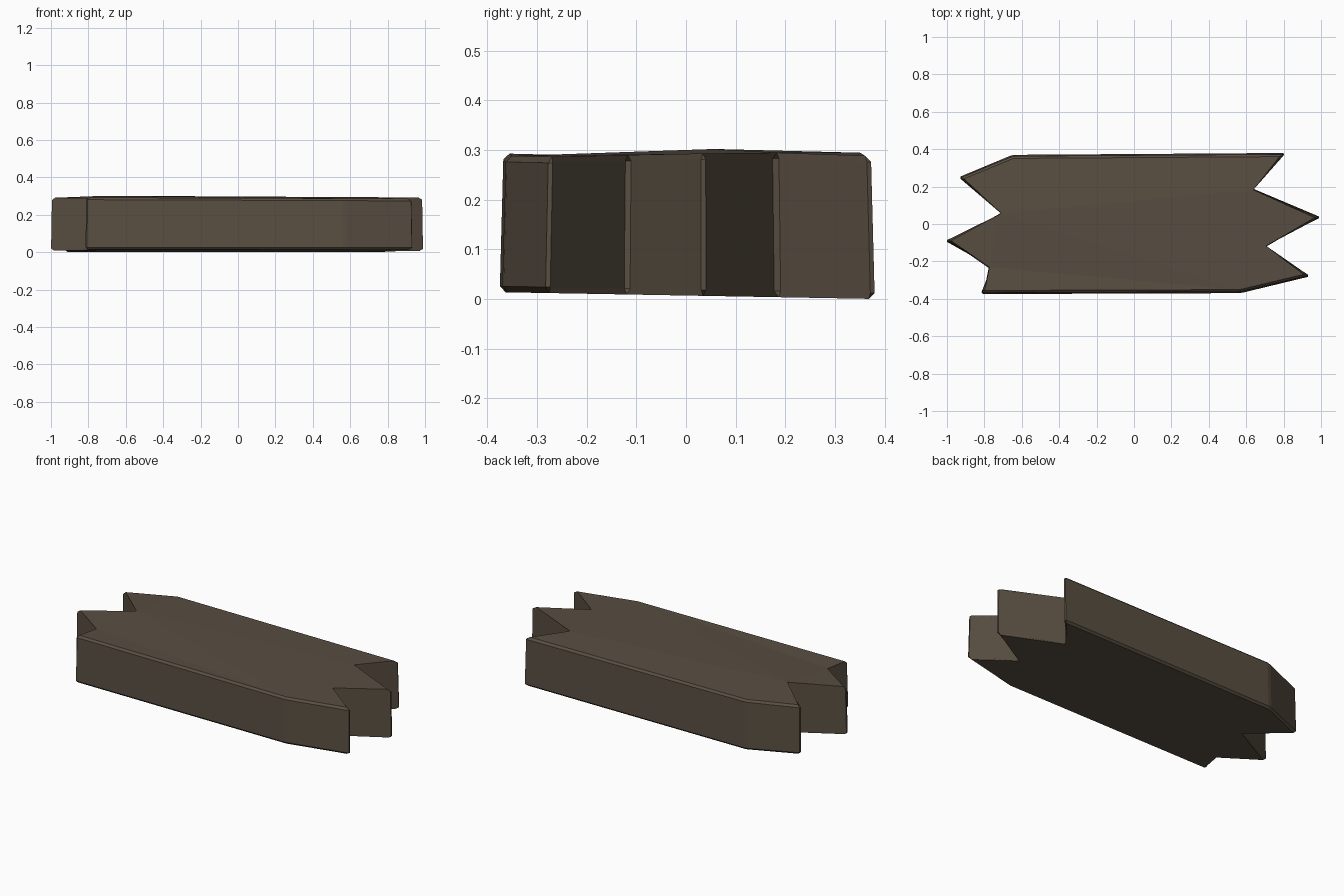
import bpy, bmesh

if "Cube" in bpy.data.objects:
    bpy.data.objects.remove(bpy.data.objects["Cube"], do_unlink=True)

# Dark weathered wood
wood = bpy.data.materials.new("dark_wood")
wood.use_nodes = True
colour = (0.098, 0.076, 0.053, 1)
wood.diffuse_color = colour
wood.node_tree.nodes["Principled BSDF"].inputs["Base Color"].default_value = colour

# Outline of the plank with splintered ends: x, y, top height
outline = [
    (-0.82, -0.375, 0.293), (0.57, -0.37, 0.288), (0.942, -0.28, 0.286),
    (0.685, -0.118, 0.29), (1.0, 0.036, 0.293), (0.62, 0.182, 0.295),
    (0.81, 0.38, 0.288), (-0.65, 0.37, 0.295), (-0.938, 0.25, 0.291),
    (-0.69, 0.055, 0.303), (-1.01, -0.09, 0.291), (-0.762, -0.23, 0.289),
]

# Slightly flared slab: wider and gently sloped at the bottom
bm = bmesh.new()
bottom = [bm.verts.new((x, y, 0.007 - 0.018 * y)) for x, y, z in outline]
top = [bm.verts.new((x * 0.995, y * 0.98, z)) for x, y, z in outline]
bm.faces.new(bottom[::-1])
bm.faces.new(top)
for i in range(len(outline)):
    j = (i + 1) % len(outline)
    bm.faces.new((bottom[i], bottom[j], top[j], top[i]))

# Worn, chipped edges
bmesh.ops.bevel(bm, geom=bm.edges[:], offset=0.012, segments=1,
                affect="EDGES", clamp_overlap=True)
bmesh.ops.triangulate(bm, faces=[f for f in bm.faces if len(f.verts) > 4])
bmesh.ops.recalc_face_normals(bm, faces=bm.faces[:])

mesh = bpy.data.meshes.new("broken_plank")
bm.to_mesh(mesh)
bm.free()
mesh.materials.append(wood)
plank = bpy.data.objects.new("broken_plank", mesh)
bpy.context.collection.objects.link(plank)
